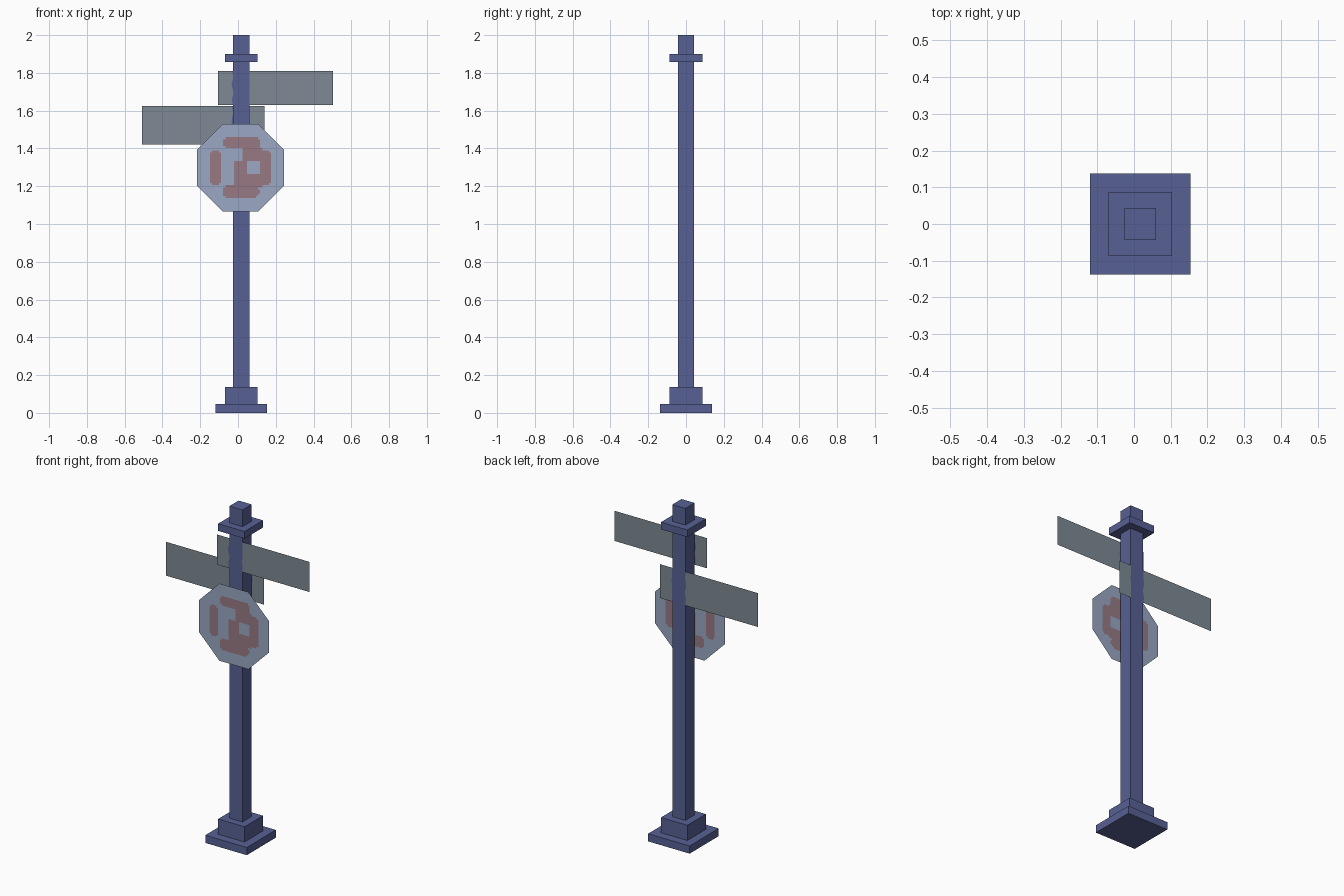
import bpy, bmesh, math
from mathutils import Vector

if "Cube" in bpy.data.objects:
    bpy.data.objects.remove(bpy.data.objects["Cube"])

CX = 0.017           # post axis
HALF = 0.043         # post half width


def material(name, r, g, b):
    def lin(c):
        c /= 255
        return c / 12.92 if c <= 0.04045 else ((c + 0.055) / 1.055) ** 2.4
    m = bpy.data.materials.new(name)
    m.diffuse_color = (lin(r), lin(g), lin(b), 1)
    m.use_nodes = True
    m.node_tree.nodes["Principled BSDF"].inputs["Base Color"].default_value = m.diffuse_color
    return m


BLUE = material("post_blue", 87, 97, 148)
GREY = material("board_grey", 126, 138, 148)
PALE = material("plate_pale_blue", 155, 168, 196)
RED = material("faded_red", 152, 122, 132)


def finish(name, bm, mats):
    me = bpy.data.meshes.new(name)
    bm.to_mesh(me)
    bm.free()
    for m in mats:
        me.materials.append(m)
    ob = bpy.data.objects.new(name, me)
    bpy.context.collection.objects.link(ob)
    return ob


def block(name, half, z0, z1):
    bm = bmesh.new()
    bmesh.ops.create_cube(bm, size=1)
    for v in bm.verts:
        v.co = (CX + v.co.x * 2 * half, v.co.y * 2 * half,
                z0 + (v.co.z + 0.5) * (z1 - z0))
    finish(name, bm, [BLUE])


# Square post with stepped foot and collar
block("base_plate", 0.137, 0, 0.046)
block("base_step", 0.087, 0.046, 0.137)
block("post", HALF, 0.137, 2.0)
block("collar", 0.087, 1.857, 1.90)


def board(name, x0, x1, z0, z1, y, rows=12):
    """Thin sheet with a wavy blue band where it meets the post."""
    bm = bmesh.new()
    grid = []
    for i in range(rows + 1):
        t = i / rows
        wave = 0.003 + 0.005 * math.sin(t * 13) * math.sin(t * math.pi)
        xs = (x0, CX - HALF - wave, CX + HALF + wave * 0.3, x1)
        grid.append([bm.verts.new((x, y, z0 + t * (z1 - z0))) for x in xs])
    for a, b in zip(grid, grid[1:]):
        for c in range(3):
            quad = [a[c], a[c + 1], b[c + 1], b[c]]
            f = bm.faces.new(quad if y < 0 else quad[::-1])
            f.material_index = 1 if c == 1 else 0
    finish(name, bm, [GREY, BLUE])


# Direction boards on the front and back of the post
board("upper_board", -0.105, 0.503, 1.63, 1.81, -0.046)
board("lower_board", -0.507, 0.14, 1.422, 1.624, 0.046)

# Octagonal plate, cut into small cells so the red patches are cut faces
OX, OZ, OY, R = 0.0135, 1.298, -0.058, 0.2305
bm = bmesh.new()
rad = R / math.cos(math.pi / 8)
bm.faces.new([bm.verts.new((OX + rad * math.cos(a), OY, OZ + rad * math.sin(a)))
              for a in (math.pi / 8 + k * math.pi / 4 for k in range(8))])
CELLS = 40
for axis, centre in ((Vector((1, 0, 0)), OX), (Vector((0, 0, 1)), OZ)):
    for i in range(1, CELLS):
        d = centre - R + 2 * R * i / CELLS
        bmesh.ops.bisect_plane(bm, geom=bm.verts[:] + bm.edges[:] + bm.faces[:],
                               plane_co=axis * d, plane_no=axis, dist=1e-6)

# Red patches: x0, x1, z0, z1, corner cut
patches = [
    (-0.150, -0.087, 1.208, 1.395, 0.02),
    (-0.082, 0.114, 1.400, 1.462, 0.02),
    (0.020, 0.125, 1.335, 1.410, 0.01),
    (0.112, 0.177, 1.208, 1.395, 0.02),
    (0.045, 0.130, 1.195, 1.268, 0.01),
    (-0.018, 0.048, 1.190, 1.335, 0.01),
    (-0.082, 0.114, 1.140, 1.202, 0.02),
]
for f in bm.faces:
    c = f.calc_center_median()
    for x0, x1, z0, z1, cut in patches:
        dx, dz = abs(c.x - (x0 + x1) / 2), abs(c.z - (z0 + z1) / 2)
        hx, hz = (x1 - x0) / 2, (z1 - z0) / 2
        if dx < hx and dz < hz and dx + dz < hx + hz - cut:
            f.material_index = 1
bm.normal_update()
if bm.faces[:][0].normal.y > 0:
    bmesh.ops.reverse_faces(bm, faces=bm.faces[:])
finish("octagon_plate", bm, [PALE, RED])
